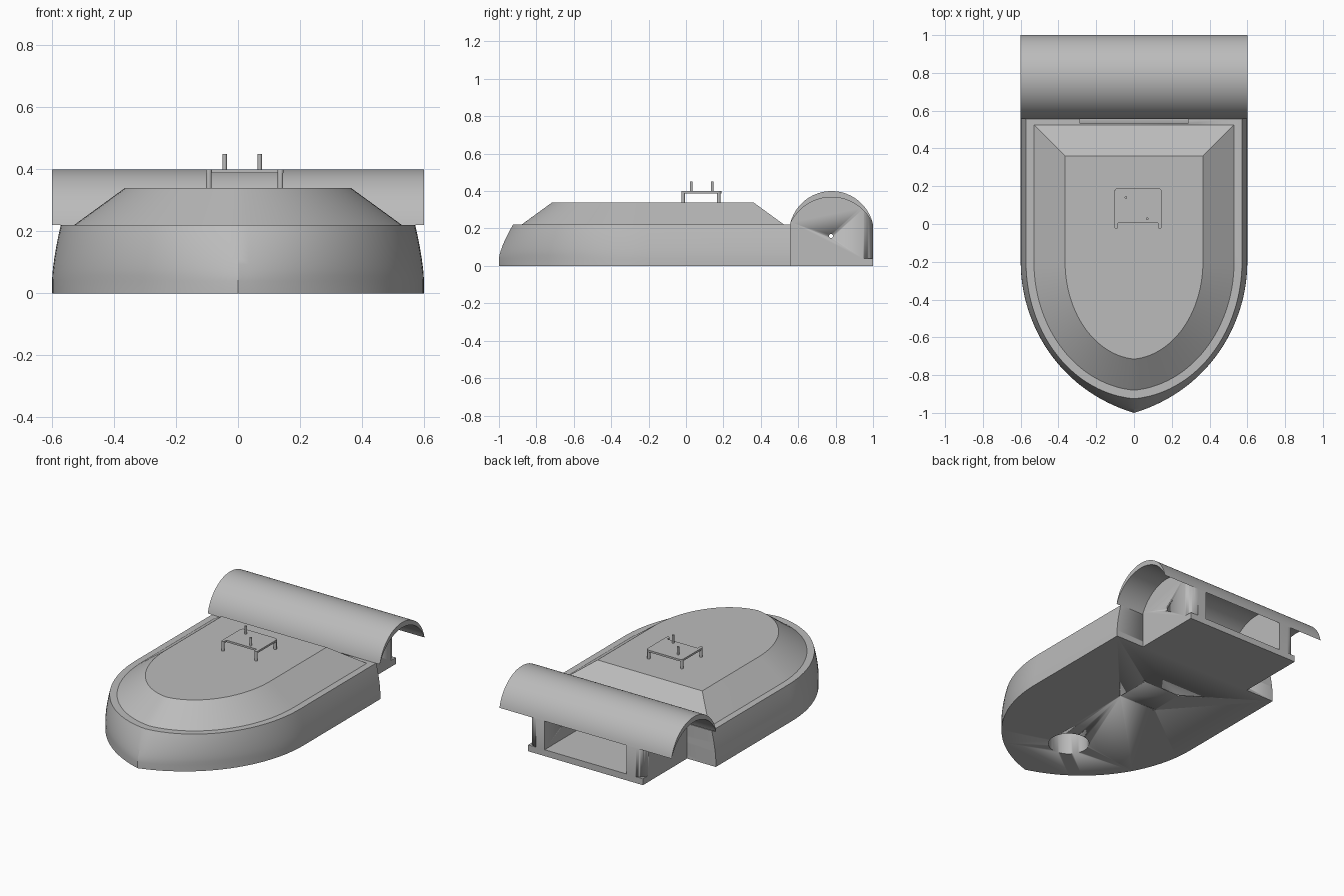
import bpy, bmesh, math
from mathutils import Matrix, Vector

if "Cube" in bpy.data.objects:
    bpy.data.objects.remove(bpy.data.objects["Cube"])

grey = bpy.data.materials.new("plain_grey")
grey.use_nodes = True
COLOUR = (0.5, 0.5, 0.5, 1)
grey.diffuse_color = COLOUR
grey.node_tree.nodes["Principled BSDF"].inputs["Base Color"].default_value = COLOUR

STERN, SHOULDER = 0.56, -0.2


def finish(name, bm, smooth=True):
    bmesh.ops.recalc_face_normals(bm, faces=bm.faces)
    mesh = bpy.data.meshes.new(name)
    bm.to_mesh(mesh)
    bm.free()
    ob = bpy.data.objects.new(name, mesh)
    bpy.context.collection.objects.link(ob)
    mesh.materials.append(grey)
    if smooth:
        bpy.ops.object.select_all(action='DESELECT')
        bpy.context.view_layer.objects.active = ob
        ob.select_set(True)
        bpy.ops.object.shade_smooth_by_angle(angle=math.radians(25))
    return ob


def loft(name, rings):
    """Skin a stack of closed rings and cap both ends."""
    bm = bmesh.new()
    loops = [[bm.verts.new(p) for p in ring] for ring in rings]
    for a, b in zip(loops, loops[1:]):
        for i in range(len(a)):
            j = (i + 1) % len(a)
            bm.faces.new((a[i], a[j], b[j], b[i]))
    bm.faces.new(loops[0])
    bm.faces.new(loops[-1])
    return finish(name, bm)


def box(name, x, y, z):
    bm = bmesh.new()
    size = Matrix.Diagonal((x[1] - x[0], y[1] - y[0], z[1] - z[0], 1))
    mid = Vector((sum(x) / 2, sum(y) / 2, sum(z) / 2))
    bmesh.ops.create_cube(bm, size=1, matrix=Matrix.Translation(mid) @ size)
    return finish(name, bm, False)


def rod(name, centre, radius, length, axis='Z', sides=24):
    bm = bmesh.new()
    turn = Matrix.Rotation(math.pi / 2, 4, 'Y') if axis == 'X' else Matrix()
    bmesh.ops.create_cone(bm, cap_ends=True, segments=sides, radius1=radius,
                          radius2=radius, depth=length,
                          matrix=Matrix.Translation(centre) @ turn)
    return finish(name, bm)


def extrude_x(name, profile, x0, x1):
    return loft(name, [[(x, y, z) for y, z in profile] for x in (x0, x1)])


def cut(ob, cutter):
    mod = ob.modifiers.new("cut", 'BOOLEAN')
    mod.operation, mod.solver, mod.object = 'DIFFERENCE', 'EXACT', cutter
    bpy.context.view_layer.objects.active = ob
    bpy.ops.object.modifier_apply(modifier=mod.name)
    bpy.data.objects.remove(cutter)


def outline(half, tip, stern, z, point, steps=28):
    """Boat plan: straight sides, bow blended from ellipse to pointed arc."""
    radius = 0.833
    sweep = math.asin(0.8 / radius)
    side = []
    for i in range(steps + 1):
        t = i / steps
        e = t * math.pi / 2
        a = t * sweep
        ux = math.cos(e) * (1 - point) + (radius * math.cos(a) - 0.233) / 0.6 * point
        uy = math.sin(e) * (1 - point) + radius * math.sin(a) / 0.8 * point
        side.append((max(ux, 0) * half, SHOULDER + uy * (tip - SHOULDER), z))
    right = [(half, stern, z)] + side[:-1]
    left = [(-x, y, w) for x, y, w in reversed(right)]
    return right + [(0, tip, z)] + left


# Hull, curving inwards above a short upright base
rings = [outline(0.6, -1, STERN, 0, 1)]
for i in range(11):
    s = i / 10
    rings.append(outline(0.6 - 0.028 * s ** 1.5, -1 + 0.075 * s ** 1.4, STERN,
                         0.04 + 0.18 * s, 1 - 0.7 * s))
hull = loft("hull", rings)

# Round wheel recess in the stern, bottom hatch and screw holes
cut(hull, rod("recess_cutter", (0, 0.78, 0.16), 0.255, 0.57, 'X', 64))
cut(hull, rod("hatch_cutter", (0, -0.6, 0.08), 0.12, 0.2, sides=48))
for x in (-0.13, 0.13):
    for y in (0.03, 0.25):
        cut(hull, rod("screw_cutter", (x, y, 0), 0.007, 0.08, sides=12))

# Raised deck with sloping sides
loft("raised_deck", [outline(0.53, -0.88, 0.525, 0.22, 0.3),
                     outline(0.365, -0.715, 0.36, 0.34, 0.3)])

# Rear base plate
box("rear_plate", (-0.4, 0.4), (0.5, 1), (0, 0.04))


def arc(peak, steps=40, half=0.222, base=0.22, mid=0.778):
    """Circular arc over the wheel, from front edge to rear edge."""
    h = peak - base
    r = (half * half + h * h) / (2 * h)
    top = math.asin(half / r)
    return [(mid + r * math.sin(a), peak - r + r * math.cos(a))
            for a in (-top + 2 * top * i / steps for i in range(steps + 1))]


# Wheel cover, a crescent in section
inner = arc(0.367)
extrude_x("wheel_cover", arc(0.4) + inner[-2:0:-1], -0.6, 0.6)

# Side walls under the cover, rear outer corner rounded, with axle holes
for name, sign in (("left_wall", 1), ("right_wall", -1)):
    profile = [(STERN, 0.04)] + arc(0.368) + [(1, 0.04)]
    wall = extrude_x(name, profile, sign * 0.285, sign * 0.4)
    bm = bmesh.new()
    bm.from_mesh(wall.data)
    corner = [e for e in bm.edges
              if all(abs(v.co.x) > 0.39 and v.co.y > 0.99 for v in e.verts)
              and abs(e.verts[0].co.z - e.verts[1].co.z) > 0.1]
    bpy.data.objects.remove(wall)
    # the rounding is cut with a corner-shaped prism
    bm.free()
    wall = extrude_x(name, profile, sign * 0.285, sign * 0.4)
    r = 0.055
    curve = [(0.4 - r + r * math.cos(a), 1 - r + r * math.sin(a))
             for a in (math.pi / 2 * i / 10 for i in range(11))]
    plan = curve + [(0.4 - r, 1.02), (0.42, 1.02), (0.42, 1 - r)]
    cut(wall, loft("corner_cutter", [[(sign * x, y, z) for x, y in plan]
                                     for z in (0.03, 0.5)]))
    cut(wall, rod("axle_cutter", (sign * 0.34, 0.775, 0.16), 0.011, 0.3, 'X', 16))
    bpy.context.view_layer.objects.active = wall

# Small mounting table on legs with two pins
x0, x1, y0, y1, r = -0.104, 0.147, 0.005, 0.19, 0.02
plan = []
for cx, cy, start in ((x1 - r, y1 - r, 0), (x0 + r, y1 - r, 1)):
    plan += [(cx + r * math.cos(a), cy + r * math.sin(a))
             for a in (math.pi / 2 * (start + i / 6) for i in range(7))]
plan += [(x0, y0), (x1, y0)]
loft("table_top", [[(x, y, z) for x, y in plan] for z in (0.388, 0.4)])
for x in (x0 + 0.01, x1 - 0.01):
    box("table_tab", (x - 0.01, x + 0.01), (-0.015, y0), (0.388, 0.4))
    rod("tab_end", (x, -0.015, 0.394), 0.01, 0.012)
    for y in (-0.015, y1 - 0.015):
        rod("table_leg", (x, y, 0.364), 0.009, 0.05)
for x, y in ((-0.043, 0.14), (0.07, 0.028)):
    rod("pin", (x, y, 0.42), 0.007, 0.06)
